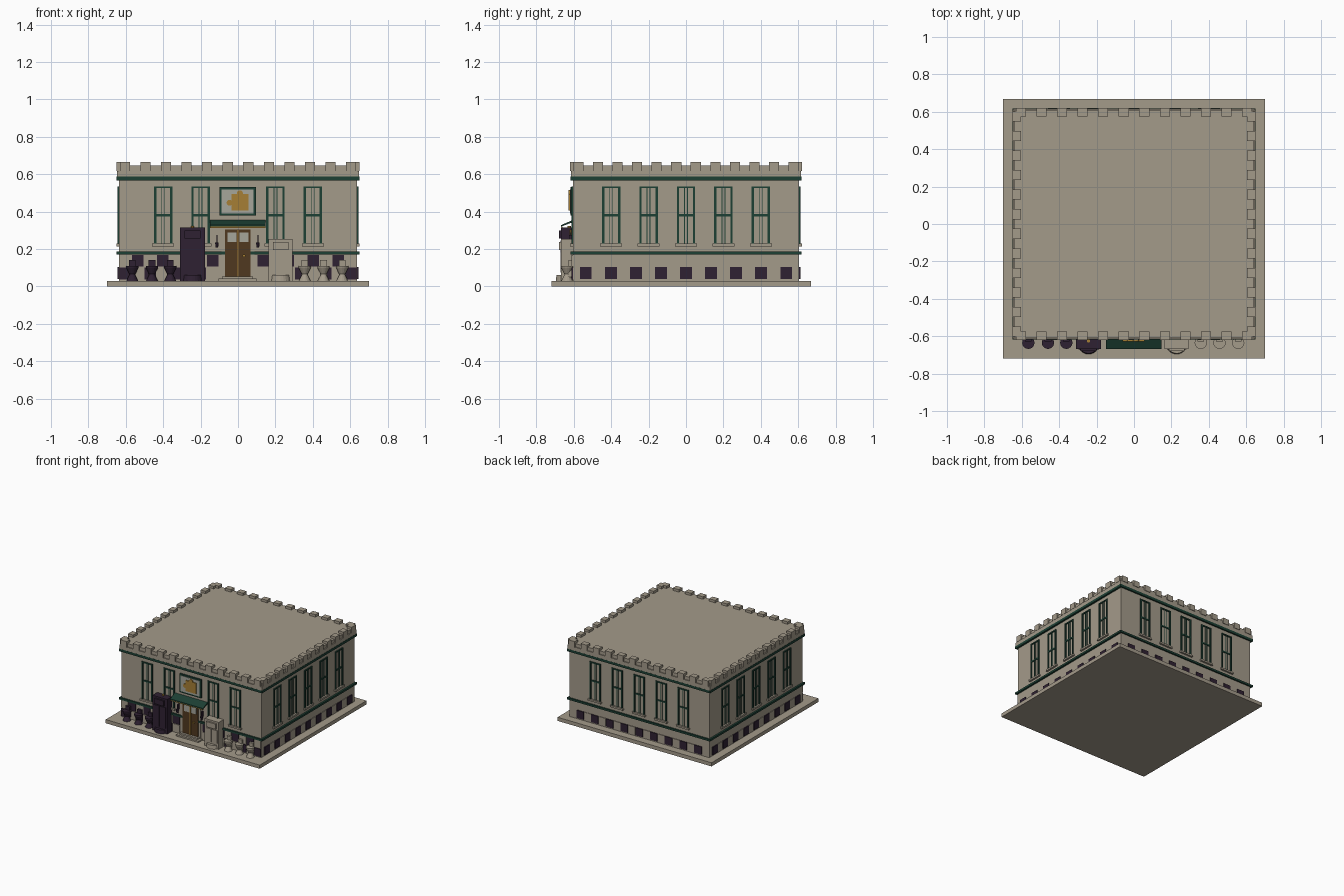
import bpy
import bmesh
import math
from mathutils import Matrix, Vector

if "Cube" in bpy.data.objects:
    bpy.data.objects.remove(bpy.data.objects["Cube"])


def material(name, rgb):
    m = bpy.data.materials.new(name)
    m.use_nodes = True
    m.diffuse_color = (*rgb, 1)
    m.node_tree.nodes["Principled BSDF"].inputs["Base Color"].default_value = (*rgb, 1)
    return m


stone = material("warm stone", (0.37, 0.325, 0.255))
plum = material("dark plum", (0.028, 0.015, 0.032))
green = material("deep green", (0.012, 0.05, 0.034))
brown = material("door brown", (0.08, 0.04, 0.014))
gold = material("gold", (0.38, 0.21, 0.035))
pale = material("pale glass", (0.38, 0.38, 0.33))


class Part:
    """Collects simple solids into one named object of one colour."""

    def __init__(self, name, mat, frame=None):
        self.name, self.mat = name, mat
        self.bm = bmesh.new()
        self.frame = frame or Matrix()

    def box(self, x0, x1, y0, y1, z0, z1):
        size = Matrix.Diagonal((x1 - x0, y1 - y0, z1 - z0, 1))
        mid = Matrix.Translation(((x0 + x1) / 2, (y0 + y1) / 2, (z0 + z1) / 2))
        bmesh.ops.create_cube(self.bm, size=1, matrix=self.frame @ mid @ size)

    def cone(self, x, y, z0, z1, r0, r1, sides=16, turn=None):
        spin = turn or Matrix()
        m = Matrix.Translation((x, y, (z0 + z1) / 2)) @ spin
        bmesh.ops.create_cone(self.bm, cap_ends=True, segments=sides, radius1=r0,
                              radius2=r1, depth=z1 - z0, matrix=self.frame @ m)

    def prism(self, profile, x0, x1):
        ends = [[self.bm.verts.new(self.frame @ Vector((x, y, z))) for y, z in profile]
                for x in (x0, x1)]
        n = len(profile)
        self.bm.faces.new(ends[0])
        self.bm.faces.new(ends[1][::-1])
        for i in range(n):
            j = (i + 1) % n
            self.bm.faces.new((ends[0][j], ends[0][i], ends[1][i], ends[1][j]))

    def finish(self):
        bmesh.ops.recalc_face_normals(self.bm, faces=self.bm.faces)
        mesh = bpy.data.meshes.new(self.name)
        self.bm.to_mesh(mesh)
        self.bm.free()
        mesh.materials.append(self.mat)
        obj = bpy.data.objects.new(self.name, mesh)
        bpy.context.collection.objects.link(obj)


def slab(name, mat, hx, hy, z0, z1, yc=0.0):
    p = Part(name, mat)
    p.box(-hx, hx, yc - hy, yc + hy, z0, z1)
    p.finish()


# Main masses, string courses and parapet
HX, HY = 0.635, 0.605
slab("ground_slab", stone, 0.70, 0.693, 0, 0.03, -0.025)
slab("walls", stone, HX, HY, 0.03, 0.60)
slab("lower_green_band", green, 0.65, 0.617, 0.171, 0.187)
slab("upper_green_band", green, 0.65, 0.617, 0.567, 0.587)
slab("cornice", stone, 0.648, 0.616, 0.587, 0.618)
slab("roof", stone, 0.64, 0.609, 0.618, 0.645)

# Four wall frames: local x along the wall, local -y pointing outward
sides = []
for name, angle, depth, half in (("front", 0, HY, HX), ("left", 90, HX, HY),
                                 ("back", 180, HY, HX), ("right", 270, HX, HY)):
    frame = Matrix.Rotation(math.radians(angle), 4, "Z") @ Matrix.Translation((0, -depth, 0))
    sides.append((name, frame, half))

for name, frame, half in sides:
    # Parapet blocks
    blocks = Part(name + "_parapet_blocks", stone, frame)
    step = (2 * half - 0.06) / 11
    for i in range(12):
        x = -half + 0.03 + i * step
        blocks.box(x - 0.027, x + 0.027, -0.015, 0.03, 0.618, 0.665)
    blocks.finish()

    # Alternating foundation blocks
    dark = Part(name + "_dark_foundation_blocks", plum, frame)
    light = Part(name + "_light_foundation_blocks", stone, frame)
    if name == "front":
        for i in range(19):
            x = (i - 9) * 0.067
            if abs(x) < 0.09:
                continue
            for row, z in enumerate((0.037, 0.105)):
                part = dark if (i + row) % 2 == 0 else light
                part.box(x - 0.031, x + 0.031, -0.006, 0.01, z, z + 0.064)
    else:
        for i in range(17):
            x = (i - 8) * 0.067
            part, out = (dark, 0.008) if i % 2 == 0 else (light, 0.005)
            part.box(x - 0.032, x + 0.032, -out, 0.01, 0.04, 0.103)
    dark.finish()
    light.finish()

    # Windows: green frame, cross bar, thin mullion and stone sill
    frames = Part(name + "_window_frames", green, frame)
    sills = Part(name + "_window_sills", stone, frame)
    for i in range(-2, 3):
        if name == "front" and i == 0:
            continue
        x = i * 0.2
        for s in (-1, 1):
            a, b = sorted((x + s * 0.037, x + s * 0.049))
            frames.box(a, b, -0.008, 0.01, 0.228, 0.535)
            a, b = sorted((x + s * 0.006, x + s * 0.010))
            frames.box(a, b, -0.004, 0.01, 0.228, 0.53)
        frames.box(x - 0.049, x + 0.049, -0.008, 0.01, 0.525, 0.535)
        frames.box(x - 0.038, x + 0.038, -0.006, 0.01, 0.374, 0.386)
        sills.box(x - 0.059, x + 0.059, -0.015, 0.01, 0.214, 0.228)
    frames.finish()
    sills.finish()

front = sides[0][1]
flat = Matrix.Rotation(math.radians(90), 4, "X")

# Sign with a plain gold ornament
p = Part("sign_frame", green, front)
p.box(-0.10, 0.095, -0.012, 0.01, 0.378, 0.53)
p.finish()
p = Part("sign_panel", pale, front)
p.box(-0.088, 0.083, -0.015, 0.01, 0.39, 0.518)
p.finish()
p = Part("sign_ornament", gold, front)
p.box(-0.036, 0.056, -0.022, 0, 0.407, 0.495)
for x, z in ((-0.045, 0.447), (0.01, 0.498)):
    p.cone(x, -0.011, z - 0.011, z + 0.011, 0.016, 0.016, turn=flat)
p.finish()

# Sloping awning with gold edge
p = Part("awning", green, front)
p.prism([(0, 0.355), (-0.062, 0.328), (-0.062, 0.32), (0, 0.343)], -0.15, 0.148)
p.finish()
p = Part("awning_trim", gold, front)
p.box(-0.15, 0.148, -0.061, -0.055, 0.313, 0.321)
p.finish()

# Double door, steps and lanterns
p = Part("door_surround", stone, front)
p.box(-0.088, 0.088, -0.008, 0.01, 0.03, 0.315)
p.finish()
p = Part("door_leaves", brown, front)
p.box(-0.07, 0.068, -0.013, 0.01, 0.05, 0.303)
p.finish()
p = Part("door_glass", pale, front)
p.box(-0.057, -0.007, -0.016, 0, 0.236, 0.287)
p.box(0.007, 0.055, -0.016, 0, 0.236, 0.287)
p.finish()
p = Part("door_brass", gold, front)
p.box(-0.004, 0.004, -0.018, 0, 0.05, 0.303)
p.cone(0.032, -0.018, 0.156, 0.172, 0.008, 0.008, 12, flat)
p.finish()
p = Part("door_steps", stone, front)
p.box(-0.105, 0.10, -0.05, 0, 0.03, 0.042)
p.box(-0.085, 0.08, -0.032, 0, 0.042, 0.054)
p.finish()
p = Part("wall_lanterns", plum, front)
for x in (-0.113, 0.106):
    p.box(x - 0.003, x + 0.003, -0.02, 0, 0.23, 0.275)
    p.cone(x, -0.02, 0.207, 0.235, 0.008, 0.011, 6)
p.finish()

# Two cabinets with rounded foot and shelf
for name, mat, x, half, top in (("dark", plum, -0.243, 0.067, 0.315),
                                ("light", stone, 0.228, 0.064, 0.252)):
    p = Part(name + "_cabinet", mat, front)
    p.box(x - half, x + half, -0.062, 0, 0.03, top)
    p.box(x - half + 0.012, x - 0.003, -0.067, 0, 0.075, top - 0.07)
    p.box(x + 0.003, x + half - 0.012, -0.067, 0, 0.075, top - 0.07)
    p.box(x - 0.042, x + 0.042, -0.075, 0, top - 0.058, top - 0.015)
    p.cone(x, -0.035, 0.03, 0.06, 0.056, 0.052, 24)
    p.finish()
p = Part("cabinet_knob", gold, front)
p.cone(-0.243, -0.02, 0.312, 0.322, 0.009, 0.009, 12)
p.finish()

# Rows of pedestal seats with narrow backs
for name, mat, xs in (("dark", plum, (-0.565, -0.46, -0.362)),
                      ("light", stone, (0.357, 0.457, 0.557))):
    for i, x in enumerate(xs):
        p = Part(f"{name}_seat_{i + 1}", mat, front)
        p.cone(x, -0.03, 0.03, 0.065, 0.031, 0.014)
        p.cone(x, -0.03, 0.065, 0.10, 0.016, 0.033)
        p.cone(x, -0.03, 0.10, 0.11, 0.033, 0.033)
        p.box(x - 0.018, x + 0.018, -0.022, 0, 0.05, 0.14)
        p.finish()
